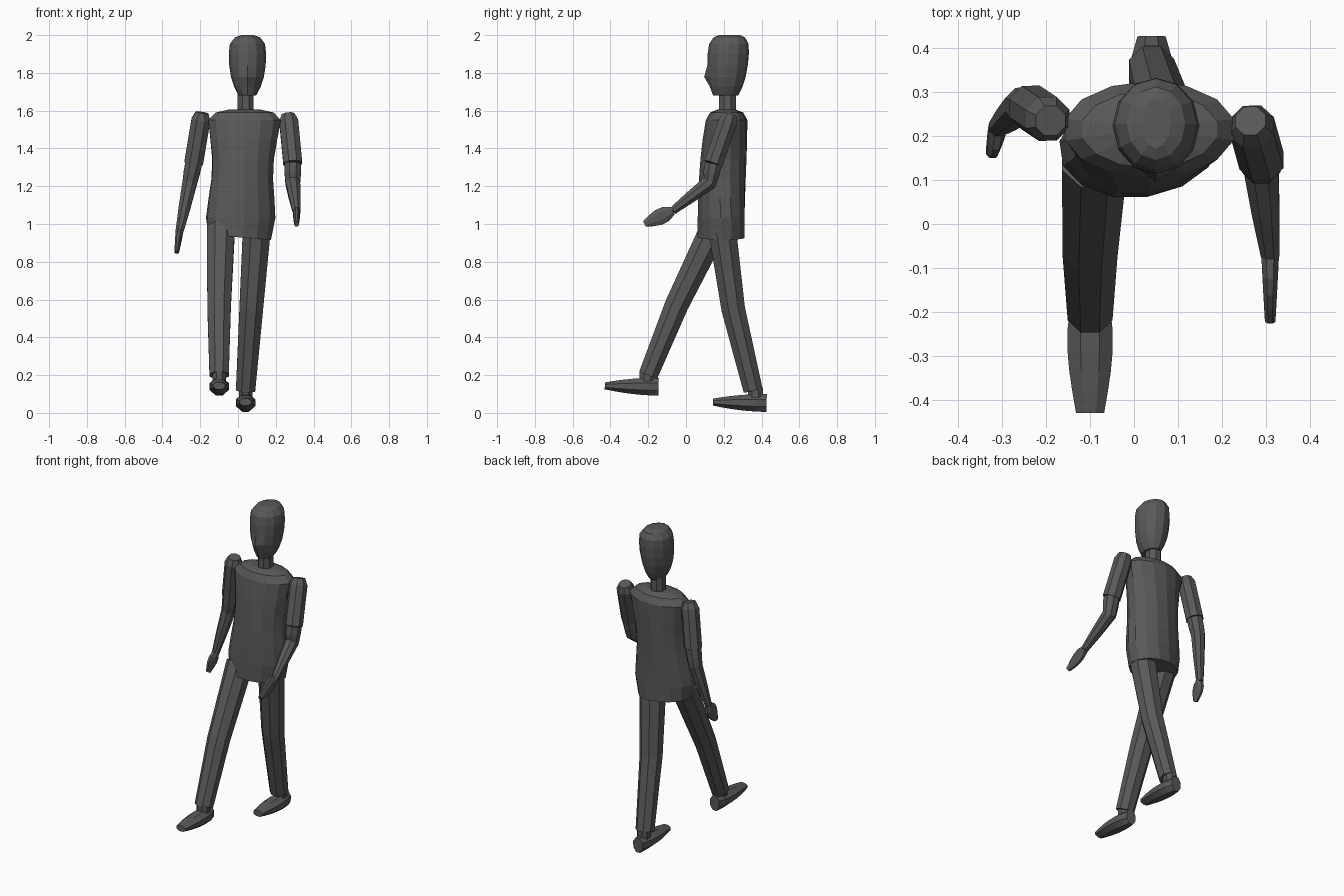
import bpy
import bmesh
from math import sin, cos, pi, sqrt
from mathutils import Matrix, Vector

cube = bpy.data.objects.get("Cube")
if cube:
    bpy.data.objects.remove(cube)

GREY = (0.1, 0.1, 0.1, 1)
material = bpy.data.materials.new("dark grey")
material.use_nodes = True
material.diffuse_color = GREY
shader = material.node_tree.nodes["Principled BSDF"]
shader.inputs["Base Color"].default_value = GREY


def skin(name, rings):
    """Bridge a list of equal rings into a closed, flat-shaded part."""
    bm = bmesh.new()
    loops = [[bm.verts.new(point) for point in ring] for ring in rings]
    for low, high in zip(loops, loops[1:]):
        for i in range(len(low)):
            bm.faces.new((low[i - 1], low[i], high[i], high[i - 1]))
    bm.faces.new(loops[0])
    bm.faces.new(loops[-1])
    bmesh.ops.recalc_face_normals(bm, faces=bm.faces[:])
    mesh = bpy.data.meshes.new(name)
    bm.to_mesh(mesh)
    bm.free()
    mesh.materials.append(material)
    part = bpy.data.objects.new(name, mesh)
    bpy.context.scene.collection.objects.link(part)


def oval(centre, across, along, half_width, half_depth, sides, phase=0):
    """Ring of points around a centre; with no phase the first faces -along."""
    angles = [2 * pi * (i + phase) / sides for i in range(sides)]
    return [centre + across * half_width * sin(a) - along * half_depth * cos(a)
            for a in angles]


def limb(name, path, half_width, half_depth, steps=4):
    """Eight-sided tube along a path; the sizes are functions of progress."""
    path = [Vector(point) for point in path]
    spans = len(path) - 1
    progress = [i / steps for i in range(steps + 1)]
    centres = []
    for s in progress:
        span = min(int(s * spans), spans - 1)
        centres.append(path[span].lerp(path[span + 1], s * spans - span))
    flat_side = 1 / cos(pi / 8)
    rings = []
    for i, s in enumerate(progress):
        ahead = centres[min(i + 1, steps)] - centres[max(i - 1, 0)]
        ahead.normalize()
        across = Vector((1, 0, 0))
        across = (across - ahead * across.dot(ahead)).normalized()
        rings.append(oval(centres[i], across, ahead.cross(across),
                          half_width(s) * flat_side, half_depth(s) * flat_side,
                          8, 0.5))
    skin(name, rings)


X, Y, Z = Matrix.Identity(3)

# Torso: hips twisted a little, narrow waist, sloping collar
torso = []
levels = 6
for i in range(levels + 1):
    t = i / levels
    twist = Matrix.Rotation(0.17 * (1 - t), 3, "Z")
    centre = Vector((0.01 + 0.025 * t, 0.185 + 0.03 * t * t, 0.93 + 0.62 * t))
    width = 0.17 + 0.015 * cos(2 * pi * (t - 0.1)) + 0.015 * t
    depth = 0.125 - 0.015 * t ** 4
    torso.append(oval(centre, twist @ X, twist @ Y, width, depth, 14))
for point in torso[0]:
    point.x *= 0.92
    point.z -= 0.08 * point.x
for shrink, rise in ((0.8, 0.04), (0.45, 0.055)):
    torso.append(oval(centre + Z * rise, X, Y, width * shrink, depth * shrink, 14))
skin("torso", torso)

# Head: tapered jaw, domed crown and a small nose
head = []
levels = 8
for i in range(levels + 1):
    t = 0.495 * (1 - cos(pi * i / levels))
    jaw = 1 - 0.55 * (1 - t) ** 4
    width = 0.1 * jaw * sqrt(1 - t ** 12)
    centre = Vector((0.05, 0.21 + 0.02 * t, 1.68 + 0.323 * t))
    head.append(oval(centre, X, Y, width, 0.8 * width + 0.03, 12))
head[3][0].y -= 0.02
skin("head", head)

# Neck
limb("neck", [(0.04, 0.22, 1.55), (0.04, 0.22, 1.72)],
     lambda s: 0.042, lambda s: 0.045)


def sleeve(s):
    return 0.05 if s else 0.034


def forearm(s):
    return 0.045 - 0.024 * s * s


def palm_thickness(s):
    return 0.02 - 0.008 * s


def palm(s):
    return 0.022 + 0.024 * sin(pi * s ** 0.8) - 0.006 * s


def arm(side, shoulder, cuff, elbow, wrist, fingertip):
    limb(side + "_upper_arm", [shoulder, cuff], sleeve, sleeve, 7)
    limb(side + "_forearm", [cuff, elbow, wrist], forearm, forearm)
    limb(side + "_hand", [wrist, fingertip], palm_thickness, palm)


# Arms: the left swings forward, the right hangs back
arm("left", (0.265, 0.235, 1.58), (0.29, 0.145, 1.32), (0.29, 0.125, 1.22),
    (0.31, -0.07, 1.07), (0.31, -0.22, 1))
arm("right", (-0.19, 0.235, 1.59), (-0.235, 0.265, 1.32), (-0.255, 0.27, 1.22),
    (-0.31, 0.22, 0.96), (-0.325, 0.165, 0.85))


def thigh_to_ankle(s):
    return 0.074 - 0.023 * s


def foot_width(s):
    return 0.032 + 0.02 * sin(pi * s ** 0.8)


def foot_height(s):
    return 0.047 - 0.029 * s * s


def leg(side, hip, knee, ankle, heel):
    heel = Vector(heel)
    limb(side + "_leg", [hip, knee, ankle], thigh_to_ankle, thigh_to_ankle)
    limb(side + "_foot", [heel, heel - Y * 0.285 + Z * 0.005],
         foot_width, foot_height, 6)
    joint = heel - Y * 0.06
    limb(side + "_ankle", [joint, joint + Z * 0.08],
         lambda s: 0.036, lambda s: 0.04)


# Legs: the right strides forward, the left trails
leg("right", (-0.09, 0.15, 0.98), (-0.1, -0.05, 0.57), (-0.1, -0.2, 0.2),
    (-0.1, -0.145, 0.138))
leg("left", (0.1, 0.19, 0.98), (0.07, 0.25, 0.55), (0.04, 0.355, 0.12),
    (0.04, 0.427, 0.052))
